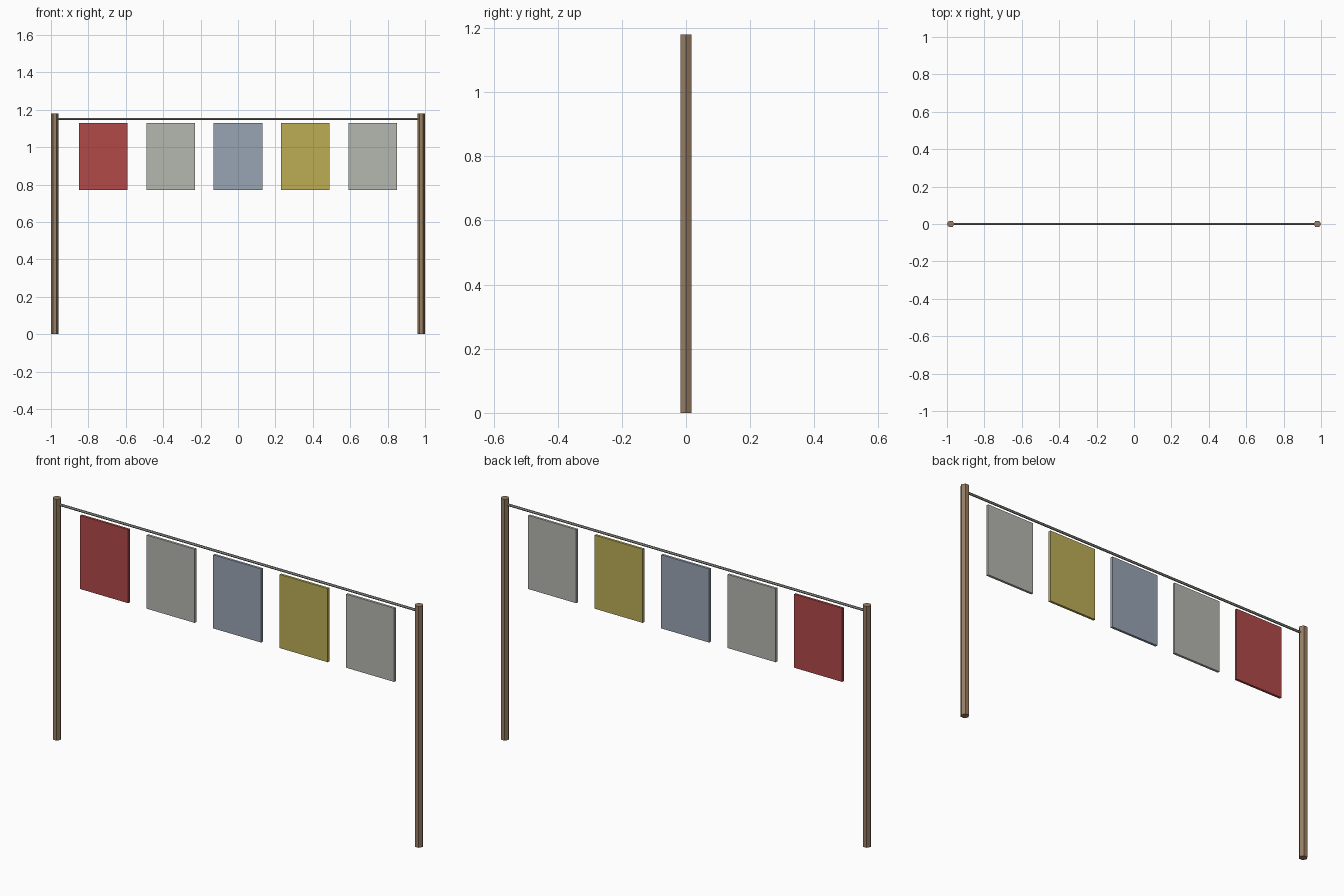
import bpy
import math

if "Cube" in bpy.data.objects:
    bpy.data.objects.remove(bpy.data.objects["Cube"])


def material(name, rgb):
    # sRGB 0-255 to linear
    lin = [((c / 255 + 0.055) / 1.055) ** 2.4 for c in rgb]
    m = bpy.data.materials.new(name)
    m.diffuse_color = (*lin, 1)
    m.use_nodes = True
    m.node_tree.nodes["Principled BSDF"].inputs["Base Color"].default_value = m.diffuse_color
    return m


wood = material("brown wood", (152, 126, 100))
cord = material("grey cord", (152, 152, 146))
red = material("red cloth", (176, 74, 72))
grey = material("pale grey cloth", (181, 183, 176))
blue = material("blue cloth", (152, 164, 180))
yellow = material("yellow cloth", (188, 174, 86))


def finish(name, mat):
    ob = bpy.context.object
    ob.name = name
    ob.data.materials.append(mat)
    return ob


def hex_rod(name, radius, length, loc, rot, mat):
    bpy.ops.mesh.primitive_cylinder_add(vertices=6, radius=radius, depth=length,
                                        location=loc, rotation=rot)
    return finish(name, mat)


# Hexagonal posts, corners pointing along x
for side, x in (("left", -0.98), ("right", 0.98)):
    hex_rod(side + "_post", 0.02, 1.18, (x, 0, 0.59), (0, 0, math.pi / 2), wood)

# Line between the posts
hex_rod("line", 0.006, 1.96, (0, 0, 1.15), (0, math.pi / 2, 0), cord)

# Hanging cloth panels
for i, mat in enumerate((red, grey, blue, yellow, grey)):
    bpy.ops.mesh.primitive_cube_add(size=1, location=(-0.72 + 0.36 * i, 0, 0.95))
    ob = finish(f"cloth_panel_{i + 1}", mat)
    for v in ob.data.vertices:
        v.co.x *= 0.26
        v.co.y *= 0.012
        v.co.z *= 0.36
